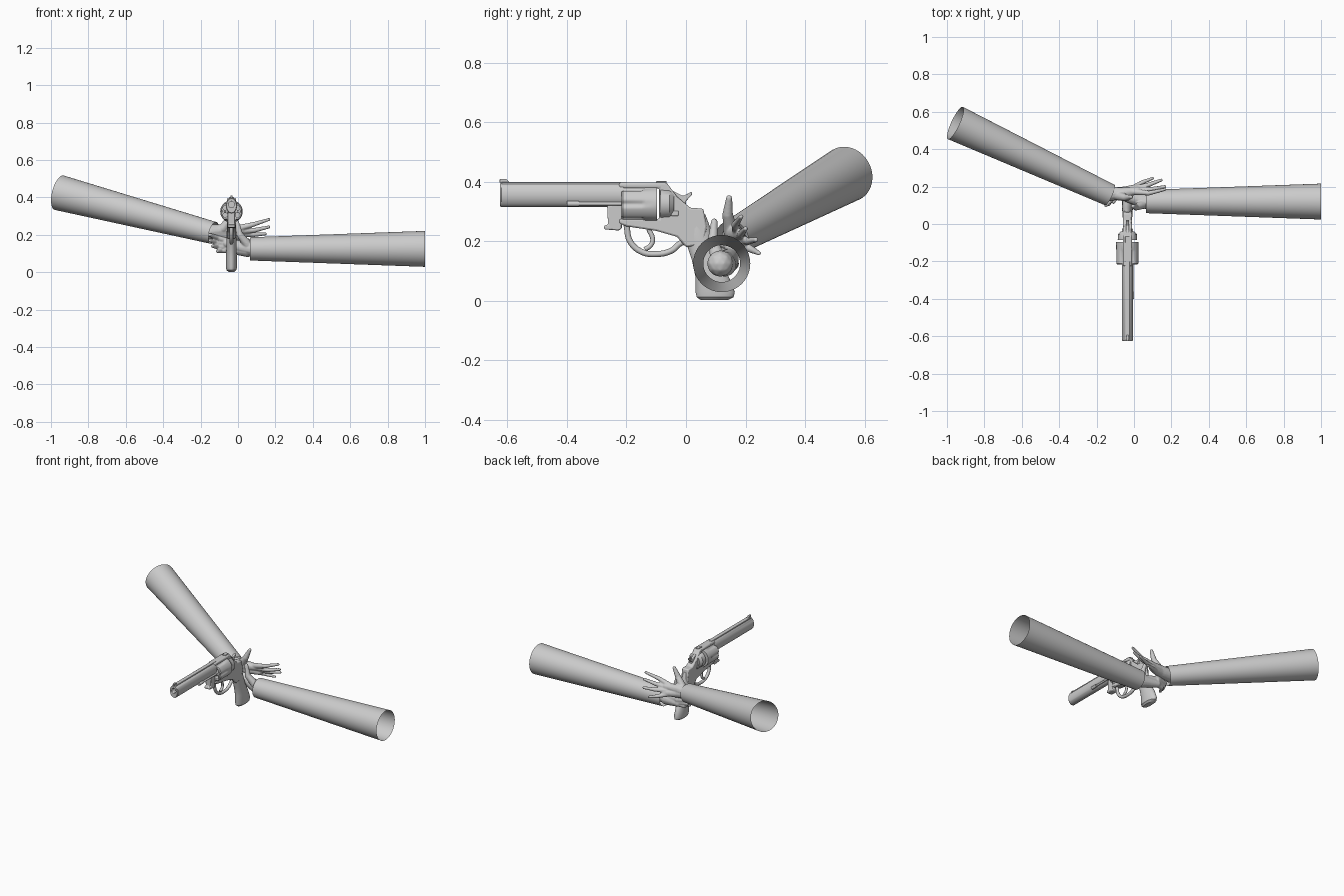
import bpy, bmesh, math
from mathutils import Vector, Matrix

cube = bpy.data.objects.get("Cube")
if cube:
    bpy.data.objects.remove(cube)

grey = bpy.data.materials.new("plain grey")
grey.use_nodes = True
grey.diffuse_color = (0.6, 0.6, 0.6, 1)
grey.node_tree.nodes["Principled BSDF"].inputs["Base Color"].default_value = grey.diffuse_color

GUN_X = -0.035


def finish(name, bm, angle=35):
    """Turn a bmesh into a named, shaded object."""
    bmesh.ops.recalc_face_normals(bm, faces=bm.faces)
    mesh = bpy.data.meshes.new(name)
    bm.to_mesh(mesh)
    bm.free()
    mesh.materials.append(grey)
    obj = bpy.data.objects.new(name, mesh)
    bpy.context.collection.objects.link(obj)
    shade(obj, angle)
    return obj


def shade(obj, angle):
    bpy.ops.object.select_all(action='DESELECT')
    obj.select_set(True)
    bpy.context.view_layer.objects.active = obj
    bpy.ops.object.shade_smooth_by_angle(angle=math.radians(angle))


def loft(name, rings, sides=40, caps=True, shape=lambda a, i: 1):
    """Skin rings given as (centre, u axis, v axis)."""
    bm = bmesh.new()
    loops = []
    for i, (c, u, v) in enumerate(rings):
        angles = [2 * math.pi * k / sides for k in range(sides)]
        loops.append([bm.verts.new(Vector(c) + shape(a, i) * (
            math.cos(a) * Vector(u) + math.sin(a) * Vector(v))) for a in angles])
    for a, b in zip(loops, loops[1:]):
        for k in range(sides):
            n = (k + 1) % sides
            bm.faces.new((a[k], a[n], b[n], b[k]))
    if caps:
        bm.faces.new(loops[0])
        bm.faces.new(loops[-1])
    return finish(name, bm)


def along_y(name, stations, x=GUN_X, **kw):
    """Lathe-like part along y; stations are (y, z, half width, half height)."""
    return loft(name, [((x, y, z), (w, 0, 0), (0, 0, h)) for y, z, w, h in stations], **kw)


def plate(name, outline, half, bevel=0.006, x=GUN_X):
    """Side outline in (y, z), extruded across x with rounded edges."""
    bm = bmesh.new()
    face = bm.faces.new([bm.verts.new((x - half, y, z)) for y, z in outline])
    new = bmesh.ops.extrude_face_region(bm, geom=[face])["geom"]
    bmesh.ops.translate(bm, vec=(2 * half, 0, 0),
                        verts=[g for g in new if isinstance(g, bmesh.types.BMVert)])
    obj = finish(name, bm)
    mod = obj.modifiers.new("round edges", 'BEVEL')
    mod.width, mod.segments = bevel, 2
    return obj


def rod(name, points, radius):
    """Round bar following points through a smooth curve."""
    curve = bpy.data.curves.new(name, 'CURVE')
    curve.dimensions, curve.bevel_depth, curve.use_fill_caps = '3D', radius, True
    spline = curve.splines.new('BEZIER')
    spline.bezier_points.add(len(points) - 1)
    for p, (y, z) in zip(spline.bezier_points, points):
        p.co = (GUN_X, y, z)
        p.handle_left_type = p.handle_right_type = 'AUTO'
    curve.materials.append(grey)
    obj = bpy.data.objects.new(name, curve)
    bpy.context.collection.objects.link(obj)
    return obj


def cut(obj, cutter):
    mod = obj.modifiers.new("holes", 'BOOLEAN')
    mod.operation, mod.object, mod.solver = 'DIFFERENCE', cutter, 'EXACT'
    cutter.hide_render = True
    cutter.hide_set(True)


def sleeve(name, start, end, r0, r1):
    """Open tapered tube."""
    a, b = Vector(start), Vector(end)
    u = (b - a).cross((0, 0, 1)).normalized()
    v = u.cross(b - a).normalized()
    steps = 6
    loft(name, [(a.lerp(b, i / steps), u * (r0 + (r1 - r0) * i / steps),
                 v * (r0 + (r1 - r0) * i / steps)) for i in range(steps + 1)], caps=False)


def hand(name, limbs):
    """Rounded limbs of (points, start radius, end radius), fused to one skin."""
    bm = bmesh.new()
    for points, r0, r1 in limbs:
        pts = [Vector(p) for p in points]
        n = len(pts) - 1
        for i in range(n * 8 + 1):
            t = i / 8
            k = min(int(t), n - 1)
            r = r0 + (r1 - r0) * t / n
            bmesh.ops.create_icosphere(bm, subdivisions=2, radius=r,
                                       matrix=Matrix.Translation(pts[k].lerp(pts[k + 1], t - k)))
    obj = finish(name, bm)
    remesh = obj.modifiers.new("fuse", 'REMESH')
    remesh.mode, remesh.voxel_size, remesh.use_smooth_shade = 'VOXEL', 0.004, True
    soft = obj.modifiers.new("soften", 'SMOOTH')
    soft.iterations = 4


# Sleeves
sleeve("right_sleeve", (-0.13, 0.155, 0.21), (-0.955, 0.54, 0.425), 0.06, 0.095)
sleeve("left_sleeve", (0.065, 0.12, 0.125), (1, 0.12, 0.125), 0.062, 0.096)

# Right hand: open, fingers fanned out behind the grip
wrist = (-0.15, 0.16, 0.215)
hand("right_hand", [
    ([wrist, (-0.06, 0.165, 0.225), (0.02, 0.18, 0.225)], 0.042, 0.02),
    ([wrist, (-0.06, 0.17, 0.2), (0.02, 0.195, 0.19)], 0.04, 0.02),
    ([(-0.08, 0.15, 0.235), (-0.04, 0.14, 0.29), (-0.015, 0.145, 0.345)], 0.026, 0.011),
    ([(0.0, 0.172, 0.235), (0.08, 0.165, 0.255), (0.165, 0.185, 0.282)], 0.018, 0.009),
    ([(0.01, 0.18, 0.22), (0.09, 0.185, 0.225), (0.165, 0.2, 0.242)], 0.018, 0.009),
    ([(0.01, 0.19, 0.205), (0.08, 0.21, 0.2), (0.145, 0.235, 0.205)], 0.017, 0.009),
    ([(0.0, 0.195, 0.185), (0.05, 0.225, 0.17), (0.1, 0.245, 0.16)], 0.016, 0.008)])

# Left hand: cupped around the back of the grip
hand("left_hand", [
    ([(0.09, 0.115, 0.125), (0.02, 0.13, 0.135), (-0.06, 0.15, 0.155)], 0.045, 0.025),
    ([(0.05, 0.13, 0.12), (-0.05, 0.155, 0.125)], 0.04, 0.024),
    ([(0.05, 0.105, 0.15), (0.01, 0.09, 0.2), (-0.005, 0.095, 0.265)], 0.025, 0.012),
    ([(-0.05, 0.155, 0.165), (-0.11, 0.14, 0.185), (-0.15, 0.1, 0.2)], 0.018, 0.01),
    ([(-0.05, 0.16, 0.15), (-0.12, 0.145, 0.16), (-0.15, 0.105, 0.17)], 0.018, 0.01),
    ([(-0.05, 0.16, 0.135), (-0.11, 0.145, 0.135), (-0.135, 0.105, 0.14)], 0.017, 0.01),
    ([(-0.04, 0.16, 0.12), (-0.09, 0.15, 0.115), (-0.11, 0.115, 0.112)], 0.016, 0.009)])

# Barrel with bore, top rib, sight and ejector rod
barrel = along_y("barrel", [(-0.625, 0.356, 0.026, 0.038), (-0.62, 0.356, 0.03, 0.041),
                            (-0.21, 0.356, 0.03, 0.041)])
cut(barrel, along_y("bore_cutter", [(-0.66, 0.362, 0.016, 0.016), (-0.35, 0.362, 0.016, 0.016)]))
plate("top_rib", [(-0.62, 0.385), (-0.62, 0.399), (-0.2, 0.399), (-0.2, 0.385)], 0.013, 0.002)
plate("front_sight", [(-0.626, 0.395), (-0.626, 0.41), (-0.605, 0.41), (-0.59, 0.395)], 0.006, 0.002)
along_y("ejector_rod", [(-0.4, 0.326, 0.009, 0.009), (-0.36, 0.326, 0.009, 0.009),
                        (-0.36, 0.326, 0.006, 0.006), (-0.2, 0.326, 0.006, 0.006)], x=GUN_X + 0.027)

# Frame, open around the cylinder, and crane
plate("frame", [(-0.225, 0.397), (-0.065, 0.397), (-0.03, 0.35), (0.015, 0.312), (0.058, 0.31),
                (0.07, 0.25), (0.06, 0.19), (0.0, 0.18), (-0.03, 0.215), (-0.1, 0.235),
                (-0.2, 0.25), (-0.225, 0.26), (-0.225, 0.275), (-0.09, 0.275), (-0.09, 0.378),
                (-0.225, 0.378)], 0.024)
plate("crane", [(-0.265, 0.32), (-0.215, 0.325), (-0.215, 0.245), (-0.225, 0.236),
                (-0.275, 0.24), (-0.275, 0.253), (-0.262, 0.256)], 0.02, 0.004)

# Fluted cylinder with six chambers
def flutes(a, i):
    return 1 - (0.13 * max(0, math.cos(6 * a)) ** 2 if i < 3 else 0)

drum = along_y("cylinder", [(-0.217, 0.325, 0.055, 0.055), (-0.212, 0.325, 0.06, 0.06),
                            (-0.15, 0.325, 0.06, 0.06), (-0.135, 0.325, 0.06, 0.06),
                            (-0.097, 0.325, 0.06, 0.06)], sides=96, shape=flutes)
for k in range(6):
    a = math.radians(60 * k + 30)
    x, z = GUN_X + 0.038 * math.cos(a), 0.325 + 0.038 * math.sin(a)
    cut(drum, along_y(f"chamber_cutter_{k}", [(-0.24, z, 0.012, 0.012), (-0.13, z, 0.012, 0.012)],
                      x=x, sides=20))
along_y("recoil_shield", [(-0.085, 0.326, 0.052, 0.052), (-0.055, 0.326, 0.05, 0.05),
                          (-0.04, 0.326, 0.036, 0.04)])
plate("thumb_latch", [(-0.05, 0.285), (-0.05, 0.302), (-0.025, 0.302), (-0.025, 0.285)],
      0.03, 0.003)

# Hammer, rear sight, trigger and guard
plate("hammer", [(-0.05, 0.34), (-0.045, 0.37), (-0.01, 0.352), (0.018, 0.366), (0.022, 0.358),
                 (0.0, 0.335), (0.0, 0.31)], 0.009, 0.003)
plate("rear_sight", [(-0.1, 0.395), (-0.1, 0.402), (-0.065, 0.402), (-0.065, 0.395)], 0.012, 0.002)
rod("trigger", [(-0.125, 0.24), (-0.112, 0.205), (-0.12, 0.185), (-0.138, 0.173)], 0.008)
rod("trigger_guard", [(-0.2, 0.255), (-0.188, 0.2), (-0.15, 0.165), (-0.1, 0.157),
                      (-0.05, 0.168), (-0.015, 0.195), (0.01, 0.2)], 0.01)

# Grip, flared at the butt
loft("grip", [((GUN_X, y, z), (w, 0, 0), (0, d, 0)) for y, z, w, d in [
    (0.035, 0.29, 0.018, 0.03), (0.035, 0.25, 0.024, 0.045), (0.045, 0.2, 0.026, 0.046),
    (0.065, 0.14, 0.027, 0.046), (0.088, 0.08, 0.029, 0.056), (0.098, 0.03, 0.03, 0.066),
    (0.098, 0.012, 0.027, 0.062), (0.095, 0.002, 0.016, 0.045)]])
